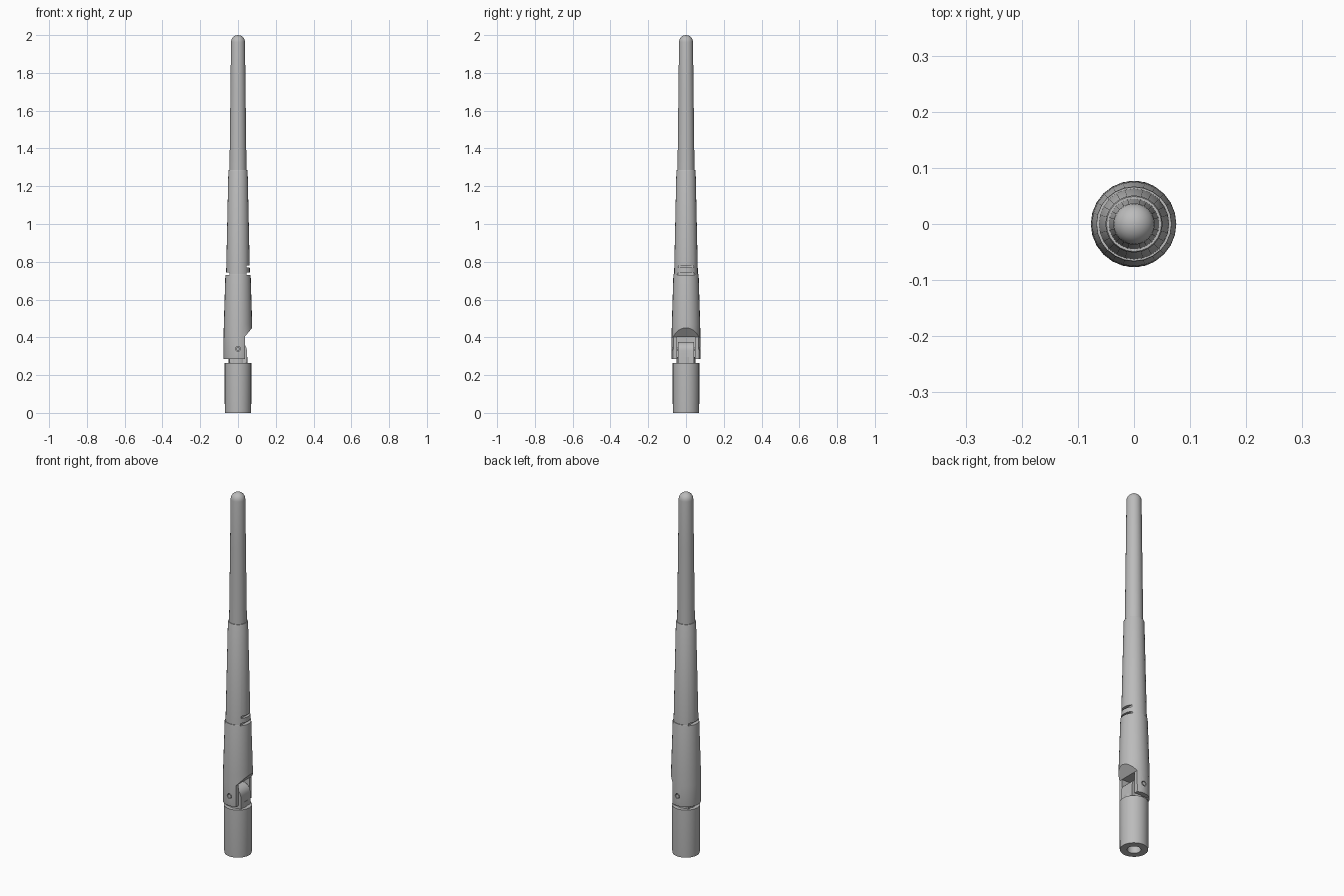
import bpy, bmesh, math
from mathutils import Matrix

cube = bpy.data.objects.get("Cube")
if cube:
    bpy.data.objects.remove(cube, do_unlink=True)

grey = bpy.data.materials.new("grey plastic")
grey.use_nodes = True
colour = (0.5, 0.5, 0.5, 1)
grey.diffuse_color = colour
grey.node_tree.nodes["Principled BSDF"].inputs["Base Color"].default_value = colour


def add_object(name, bm):
    bmesh.ops.remove_doubles(bm, verts=bm.verts, dist=0.00001)
    bmesh.ops.recalc_face_normals(bm, faces=bm.faces)
    mesh = bpy.data.meshes.new(name)
    bm.to_mesh(mesh)
    bm.free()
    mesh.materials.append(grey)
    obj = bpy.data.objects.new(name, mesh)
    bpy.context.collection.objects.link(obj)
    return obj


def lathe(name, profile, sides=24):
    """Spin (radius, height) points that start and end on the axis."""
    bm = bmesh.new()
    verts = [bm.verts.new((r, 0, z)) for r, z in profile]
    edges = [bm.edges.new(pair) for pair in zip(verts, verts[1:])]
    bmesh.ops.spin(bm, geom=verts + edges, cent=(0, 0, 0), axis=(0, 0, 1),
                   angle=math.tau, steps=sides, use_merge=True)
    return add_object(name, bm)


def prism(name, outline, half_width):
    """Extrude an (x, z) outline across y."""
    bm = bmesh.new()
    face = bm.faces.new([bm.verts.new((x, -half_width, z)) for x, z in outline])
    ext = bmesh.ops.extrude_face_region(bm, geom=[face])
    moved = [v for v in ext["geom"] if isinstance(v, bmesh.types.BMVert)]
    bmesh.ops.translate(bm, verts=moved, vec=(0, 2 * half_width, 0))
    return add_object(name, bm)


def box_outline(x0, x1, z0, z1):
    return [(x0, z0), (x1, z0), (x1, z1), (x0, z1)]


def cut(target, cutter):
    cutter.hide_render = True
    mod = target.modifiers.new("cut", "BOOLEAN")
    mod.operation = "DIFFERENCE"
    mod.solver = "EXACT"
    mod.object = cutter
    bpy.context.view_layer.objects.active = target
    bpy.ops.object.modifier_apply(modifier=mod.name)
    bpy.data.objects.remove(cutter, do_unlink=True)


# Connector base with a blind socket underneath
base = lathe("connector_base", [(0, 0.18), (0.034, 0.18), (0.034, 0), (0.069, 0),
                                (0.07, 0.01), (0.071, 0.265), (0, 0.265)])

# Hinge neck and rounded tongue
neck = lathe("hinge_neck", [(0, 0.26), (0.05, 0.26), (0.05, 0.295), (0, 0.295)])
arc = [(0.001 + 0.046 * math.cos(a), 0.33 + 0.046 * math.sin(a))
       for a in (math.pi * i / 12 for i in range(13))]
tongue = prism("hinge_tongue", [(-0.045, 0.26), (0.047, 0.26)] + arc, 0.042)

# Lower sleeve, cut open on one side for the folding joint
sleeve = lathe("hinge_sleeve", [(0, 0.285), (0.076, 0.285), (0.077, 0.29), (0.0765, 0.4),
                                (0.075, 0.47), (0.067, 0.73), (0.066, 0.735), (0, 0.735)])
cut(sleeve, prism("opening_cutter", [(0.036, 0.2), (0.2, 0.2), (0.2, 0.62), (0.036, 0.403)][:2]
                  + [(0.2, 0.58), (0.075, 0.45), (0.036, 0.403)], 0.2))
cut(sleeve, prism("slot_cutter", box_outline(-0.05, 0.2, 0.2, 0.403), 0.048))

# Tapered upper sleeve with side grip grooves
upper = lathe("upper_sleeve", [(0, 0.73), (0.063, 0.73), (0.051, 1.28),
                               (0.049, 1.285), (0, 1.285)])
for side, z in ((1, 0.775), (1, 0.737), (-1, 0.737)):
    x0, x1 = sorted((side * 0.046, side * 0.2))
    for part in (upper, sleeve):
        cut(part, prism("groove_cutter", box_outline(x0, x1, z - 0.006, z + 0.006), 0.2))

# Slim whip with a domed tip
dome = [(0.037 * math.cos(a), 1.963 + 0.037 * math.sin(a))
        for a in (math.pi / 2 * i / 6 for i in range(6))]
whip = lathe("antenna_whip", [(0, 1.28), (0.045, 1.28), (0.04, 1.7)] + dome + [(0, 2.0)])

# Hinge pin with a thin recessed ring around each end
pin = lathe("hinge_pin", [(0, -0.0765), (0.01, -0.0765), (0.01, 0.0765), (0, 0.0765)], 12)
bore = lathe("bore_cutter", [(0, -0.1), (0.014, -0.1), (0.014, 0.1), (0, 0.1)], 12)
for obj in (pin, bore):
    obj.data.transform(Matrix.Translation((0, 0, 0.339)) @ Matrix.Rotation(math.pi / 2, 4, "X"))
cut(sleeve, bore)

# Smooth round walls, keep edges crisp
bpy.ops.object.select_all(action="DESELECT")
for obj in (base, neck, tongue, sleeve, upper, whip, pin):
    obj.select_set(True)
bpy.context.view_layer.objects.active = base
bpy.ops.object.shade_smooth_by_angle(angle=math.radians(30))
